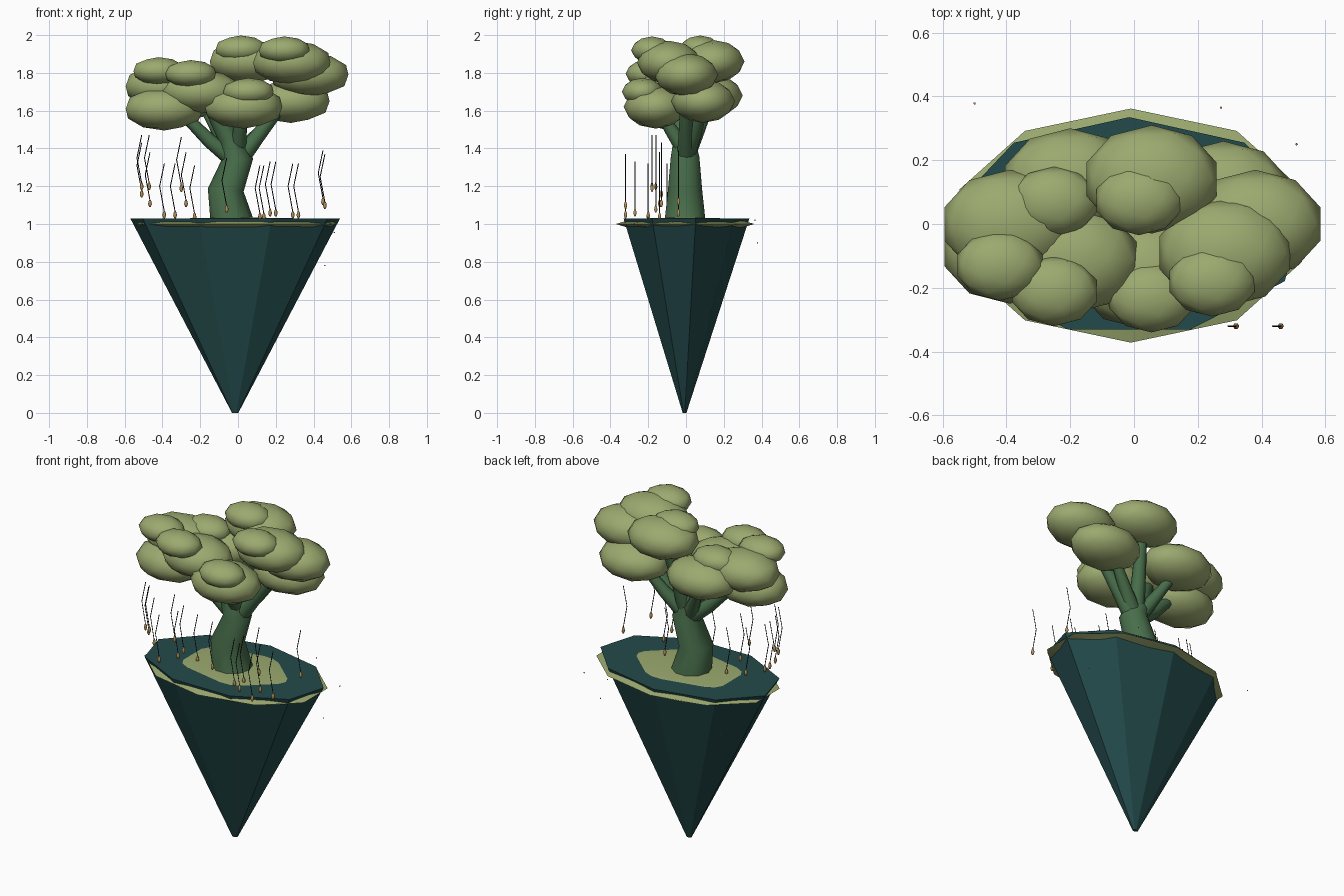
import bpy, bmesh, math
from mathutils import Vector, Matrix

if "Cube" in bpy.data.objects:
    bpy.data.objects.remove(bpy.data.objects["Cube"])


def material(name, color):
    m = bpy.data.materials.new(name)
    m.diffuse_color = (*color, 1)
    m.use_nodes = True
    m.node_tree.nodes["Principled BSDF"].inputs["Base Color"].default_value = m.diffuse_color
    return m


LEAF = material("leaf_green", (0.33, 0.40, 0.16))
BARK = material("bark_green", (0.065, 0.155, 0.07))
ROCK = material("rock_teal", (0.017, 0.068, 0.07))
WIRE = material("wire_dark", (0.012, 0.014, 0.012))
LAMP = material("lamp_tan", (0.48, 0.29, 0.10))


def finish(name, bm, mat, smooth=None):
    bmesh.ops.recalc_face_normals(bm, faces=bm.faces[:])
    me = bpy.data.meshes.new(name)
    bm.to_mesh(me)
    bm.free()
    me.materials.append(mat)
    ob = bpy.data.objects.new(name, me)
    bpy.context.collection.objects.link(ob)
    if smooth:
        bpy.context.view_layer.objects.active = ob
        ob.select_set(True)
        bpy.ops.object.shade_smooth_by_angle(angle=math.radians(smooth))
        ob.select_set(False)
    return ob


def blob(name, center, size, mat, smooth=60, sub=2):
    bm = bmesh.new()
    bmesh.ops.create_icosphere(bm, subdivisions=sub, radius=1)
    bm.transform(Matrix.Translation(center) @ Matrix.Diagonal((*size, 1)))
    return finish(name, bm, mat, smooth)


def add_tube(bm, path, sides):
    """Sweep rings along a path of (x, y, z, radius) and close both ends."""
    pts = [Vector(p[:3]) for p in path]
    rings = []
    for i, p in enumerate(pts):
        t = (pts[min(i + 1, len(pts) - 1)] - pts[max(i - 1, 0)]).normalized()
        u = Vector((0, 1, 0)).cross(t).normalized()
        v = t.cross(u)
        ring = []
        for k in range(sides):
            a = 2 * math.pi * k / sides
            ring.append(bm.verts.new(p + (u * math.cos(a) + v * math.sin(a)) * path[i][3]))
        rings.append(ring)
    for a, b in zip(rings, rings[1:]):
        for k in range(sides):
            n = (k + 1) % sides
            bm.faces.new((a[k], a[n], b[n], b[k]))
    bm.faces.new(rings[0][::-1])
    bm.faces.new(rings[-1])


def tube(name, path, sides, mat, smooth=50):
    bm = bmesh.new()
    add_tube(bm, path, sides)
    return finish(name, bm, mat, smooth)


# Floating rock: nine-sided inverted cone, one corner at the back
bm = bmesh.new()
bmesh.ops.create_cone(bm, cap_ends=True, segments=9, radius1=0.03, radius2=1, depth=1.028)
top = max(bm.verts, key=lambda v: v.co.y).co
turn = math.pi / 2 - math.atan2(top.y, top.x)
bm.transform(Matrix.Translation((-0.015, -0.008, 0.514))
             @ Matrix.Diagonal((0.563, 0.343, 1, 1)) @ Matrix.Rotation(turn, 4, 'Z'))
finish("floating_rock", bm, ROCK)

# Grass: flat dome that rises through the rock top and overhangs the rim
blob("grass", (-0.01, -0.005, 1.0), (0.565, 0.367, 0.036), LEAF)

# Trunk and branches
tube("trunk", [(-0.03, -0.005, 1.0, 0.115), (-0.065, -0.005, 1.18, 0.095),
               (0.0, -0.005, 1.35, 0.08), (-0.05, -0.01, 1.46, 0.058),
               (-0.14, -0.06, 1.62, 0.04), (-0.17, -0.09, 1.68, 0.03)], 10, BARK)
branches = {
    "right": [(0.0, 0, 1.33, 0.05), (0.1, 0, 1.46, 0.04), (0.24, 0.0, 1.64, 0.03), (0.31, -0.01, 1.78, 0.025)],
    "left": [(-0.03, 0, 1.35, 0.05), (-0.15, -0.01, 1.44, 0.038), (-0.27, -0.03, 1.56, 0.03)],
    "back_right": [(0.0, 0, 1.36, 0.05), (0.11, 0.05, 1.48, 0.035), (0.22, 0.09, 1.62, 0.025)],
    "back_left": [(-0.03, 0, 1.36, 0.05), (-0.1, 0.06, 1.48, 0.035), (-0.18, 0.12, 1.62, 0.025)],
    "middle": [(-0.01, 0, 1.36, 0.05), (0.01, 0.05, 1.55, 0.04), (0.045, 0.12, 1.8, 0.03)],
    "front": [(0.0, 0, 1.38, 0.045), (0.01, -0.08, 1.5, 0.035), (0.02, -0.14, 1.6, 0.025)],
}
for name, path in branches.items():
    tube("branch_" + name, path, 8, BARK)

# Canopy: large flattened clumps, most with a smaller cap on top
clumps = [(-0.39, -0.08, 1.61), (-0.39, 0.0, 1.73), (-0.195, -0.11, 1.70),
          (-0.20, 0.13, 1.68), (0.03, -0.16, 1.62), (0.055, 0.14, 1.86),
          (0.285, -0.09, 1.855), (0.38, 0.0, 1.79), (0.28, 0.09, 1.65)]
for i, c in enumerate(clumps):
    blob(f"leaf_clump_{i + 1}", c, (0.215, 0.17, 0.115), LEAF)
caps = [(-0.42, -0.13, 1.81), (-0.25, -0.21, 1.795), (-0.25, 0.07, 1.78),
        (0.055, -0.23, 1.70), (0.015, 0.075, 1.925), (0.245, -0.18, 1.92)]
for i, c in enumerate(caps):
    blob(f"leaf_cap_{i + 1}", c, (0.14, 0.11, 0.073), LEAF)

# Hanging lamps: kinked wires with small pendants
lamps = [(-0.51, -0.16, 1.20), (-0.47, -0.18, 1.20), (-0.51, -0.13, 1.16), (-0.466, -0.14, 1.11),
         (-0.39, -0.20, 1.05), (-0.333, -0.10, 1.05), (-0.30, -0.18, 1.19), (-0.275, -0.13, 1.11),
         (-0.23, -0.06, 1.04), (-0.06, -0.04, 1.12), (-0.06, -0.16, 1.08), (0.116, -0.20, 1.04),
         (0.137, -0.14, 1.04), (0.17, -0.04, 1.06), (0.20, -0.27, 1.06), (0.29, -0.20, 1.05),
         (0.32, -0.32, 1.05), (0.45, -0.04, 1.12), (0.46, -0.32, 1.10)]
wires, pendants = bmesh.new(), bmesh.new()
for x, y, z in lamps:
    r = 0.0025
    add_tube(wires, [(x, y, z + 0.015, r), (x - 0.025, y, z + 0.15, r), (x, y, z + 0.27, r)], 4)
    add_tube(pendants, [(x, y, z - 0.02, 0.004), (x, y, z - 0.005, 0.010),
                        (x, y, z + 0.008, 0.008), (x, y, z + 0.02, 0.003)], 6)
finish("lamp_wires", wires, WIRE)
finish("lamp_pendants", pendants, LAMP, 60)

# Tiny drifting specks
for i, c in enumerate([(-0.5, 0.378, 0.9), (0.273, 0.365, 1.02), (0.51, 0.25, 0.955), (0.46, 0.165, 0.78)]):
    blob(f"speck_{i + 1}", c, (0.004, 0.004, 0.004), LAMP, sub=1)
